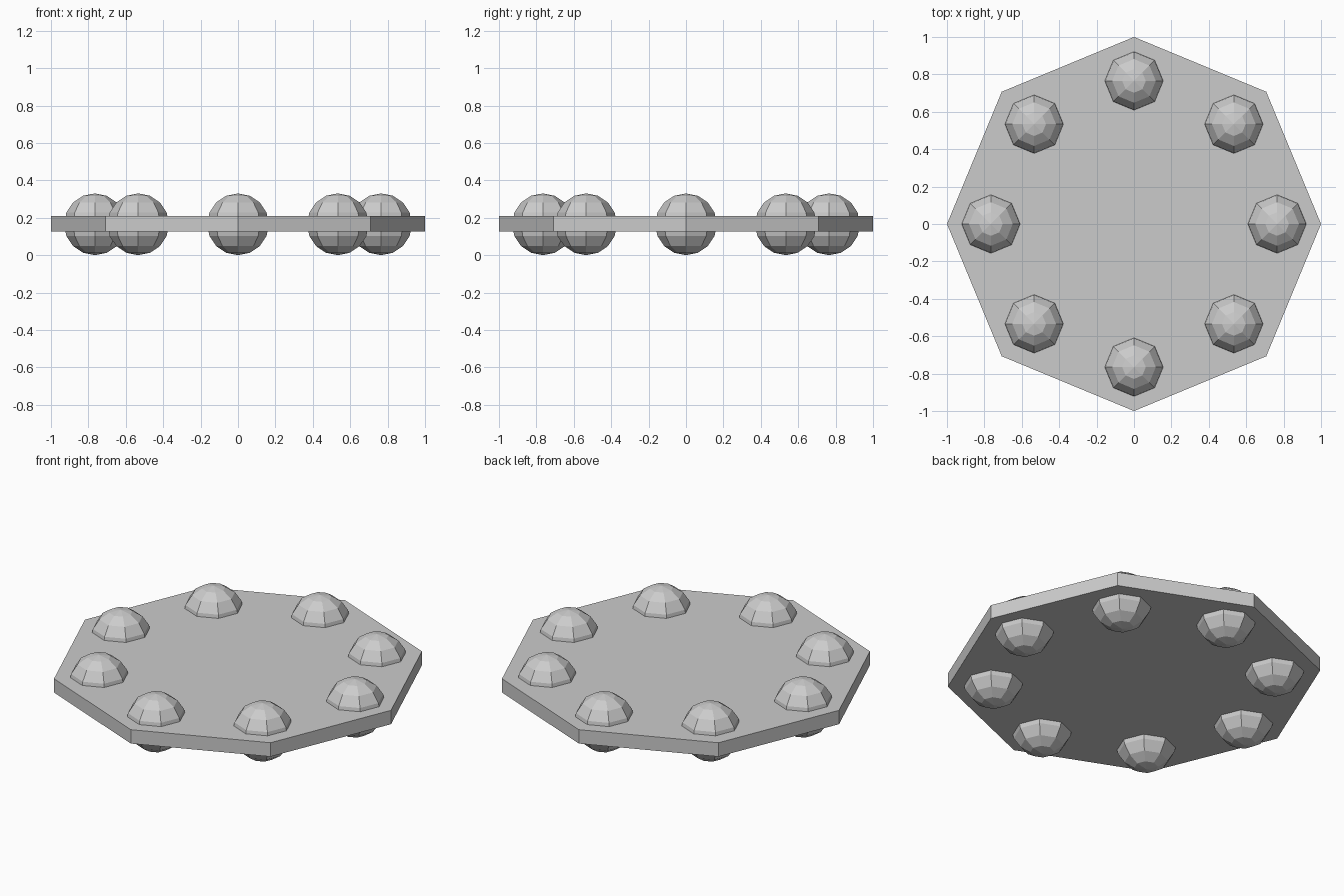
import bpy
from math import cos, sin, pi

if "Cube" in bpy.data.objects:
    bpy.data.objects.remove(bpy.data.objects["Cube"])

MID = 0.165   # shared mid height of plate and studs

# Octagonal plate, corners on the axes
bpy.ops.mesh.primitive_cylinder_add(vertices=8, radius=1.0, depth=0.082, location=(0, 0, MID + 0.002))
bpy.context.object.name = "plate"

# Ring of low-poly balls set through the plate
for i in range(8):
    a = i * pi / 4
    r = 0.765 if i % 2 == 0 else 0.755
    bpy.ops.mesh.primitive_uv_sphere_add(segments=8, ring_count=8, radius=0.165,
                                         location=(r * cos(a), r * sin(a), MID))
    bpy.context.object.name = f"ball_{i + 1}"
